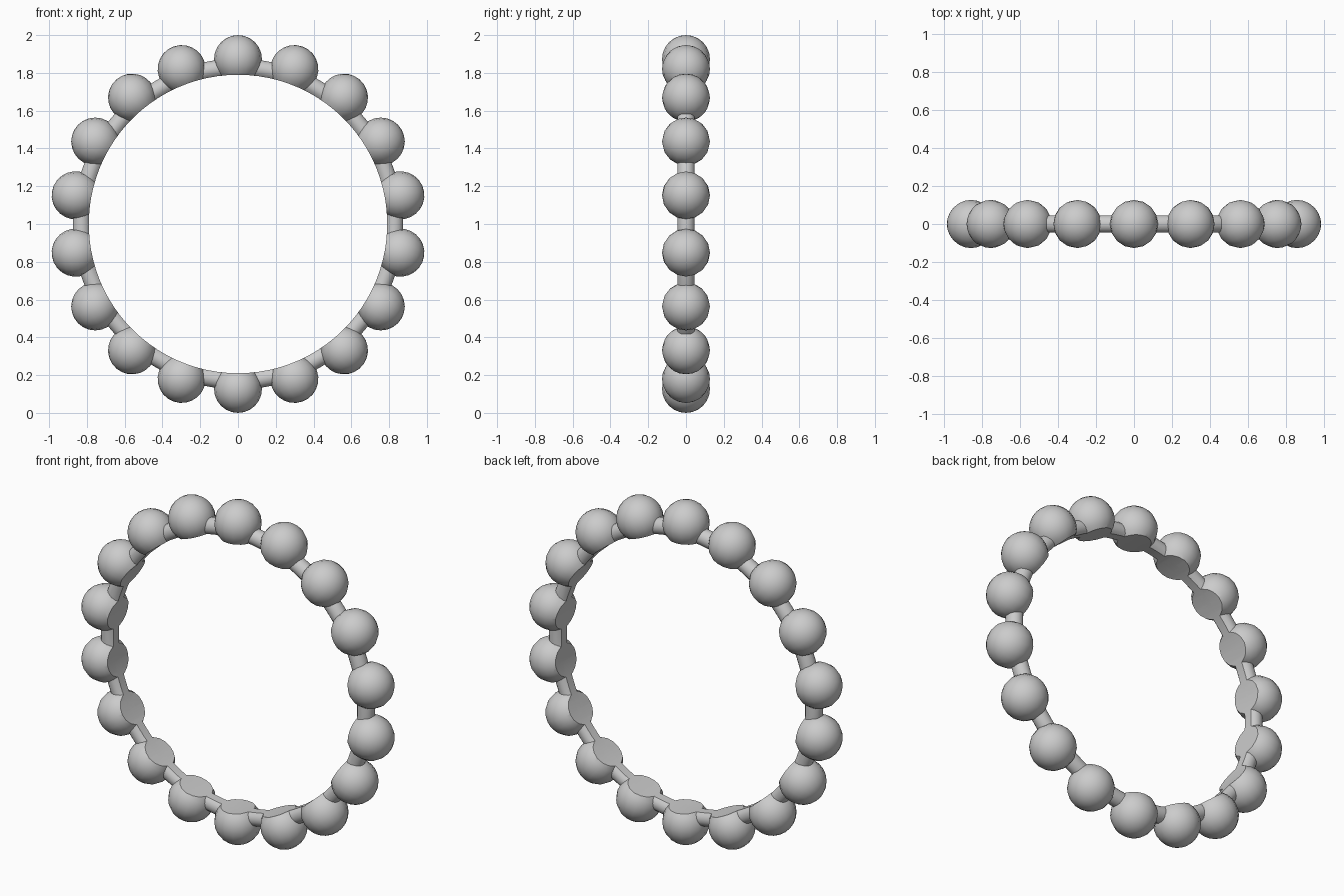
import bpy, bmesh, math
from mathutils import Matrix

if "Cube" in bpy.data.objects:
    bpy.data.objects.remove(bpy.data.objects["Cube"])

R_HOLE = 0.79          # finger hole radius
R_BEAD = 0.127
R_PATH = 1 - R_BEAD    # bead centre circle
BEADS = 18
CENTRE = Matrix.Translation((0, 0, 1))


def finish(obj):
    bpy.ops.object.select_all(action='DESELECT')
    obj.select_set(True)
    bpy.context.view_layer.objects.active = obj
    for m in list(obj.modifiers):
        bpy.ops.object.modifier_apply(modifier=m.name)
    bpy.ops.object.shade_smooth_by_angle(angle=math.radians(40))


def make(name, bm):
    bmesh.ops.recalc_face_normals(bm, faces=bm.faces)
    me = bpy.data.meshes.new(name)
    bm.to_mesh(me)
    bm.free()
    obj = bpy.data.objects.new(name, me)
    bpy.context.collection.objects.link(obj)
    return obj


# hole cutter, along y
bm = bmesh.new()
bmesh.ops.create_cone(bm, cap_ends=True, segments=90, radius1=R_HOLE, radius2=R_HOLE,
                      depth=1, matrix=CENTRE @ Matrix.Rotation(math.pi / 2, 4, 'X'))
cutter = make("hole_cutter", bm)
cutter.hide_render = True

# beads, poles pointing outwards
bm = bmesh.new()
for i in range(BEADS):
    m = (CENTRE @ Matrix.Rotation(2 * math.pi * i / BEADS, 4, 'Y')
         @ Matrix.Translation((0, 0, R_PATH)))
    bmesh.ops.create_uvsphere(bm, u_segments=16, v_segments=12, radius=R_BEAD, matrix=m)
beads = make("beads", bm)
mod = beads.modifiers.new("hole", 'BOOLEAN')
mod.operation = 'DIFFERENCE'
mod.solver = 'EXACT'
mod.object = cutter
finish(beads)
bpy.data.objects.remove(cutter)

# band: round wire, flattened on the inside to the hole radius
bm = bmesh.new()
N, K, RW, RC = 90, 16, 0.047, 0.829
rings = []
for i in range(N):
    a = 2 * math.pi * i / N
    ring = []
    for k in range(K):
        t = 2 * math.pi * (k + 0.5) / K
        r = max(RC + RW * math.cos(t), R_HOLE)
        ring.append(bm.verts.new((r * math.sin(a), RW * math.sin(t), 1 + r * math.cos(a))))
    rings.append(ring)
for i in range(N):
    a, b = rings[i], rings[(i + 1) % N]
    for k in range(K):
        n = (k + 1) % K
        bm.faces.new((a[k], a[n], b[n], b[k]))
finish(make("band", bm))
